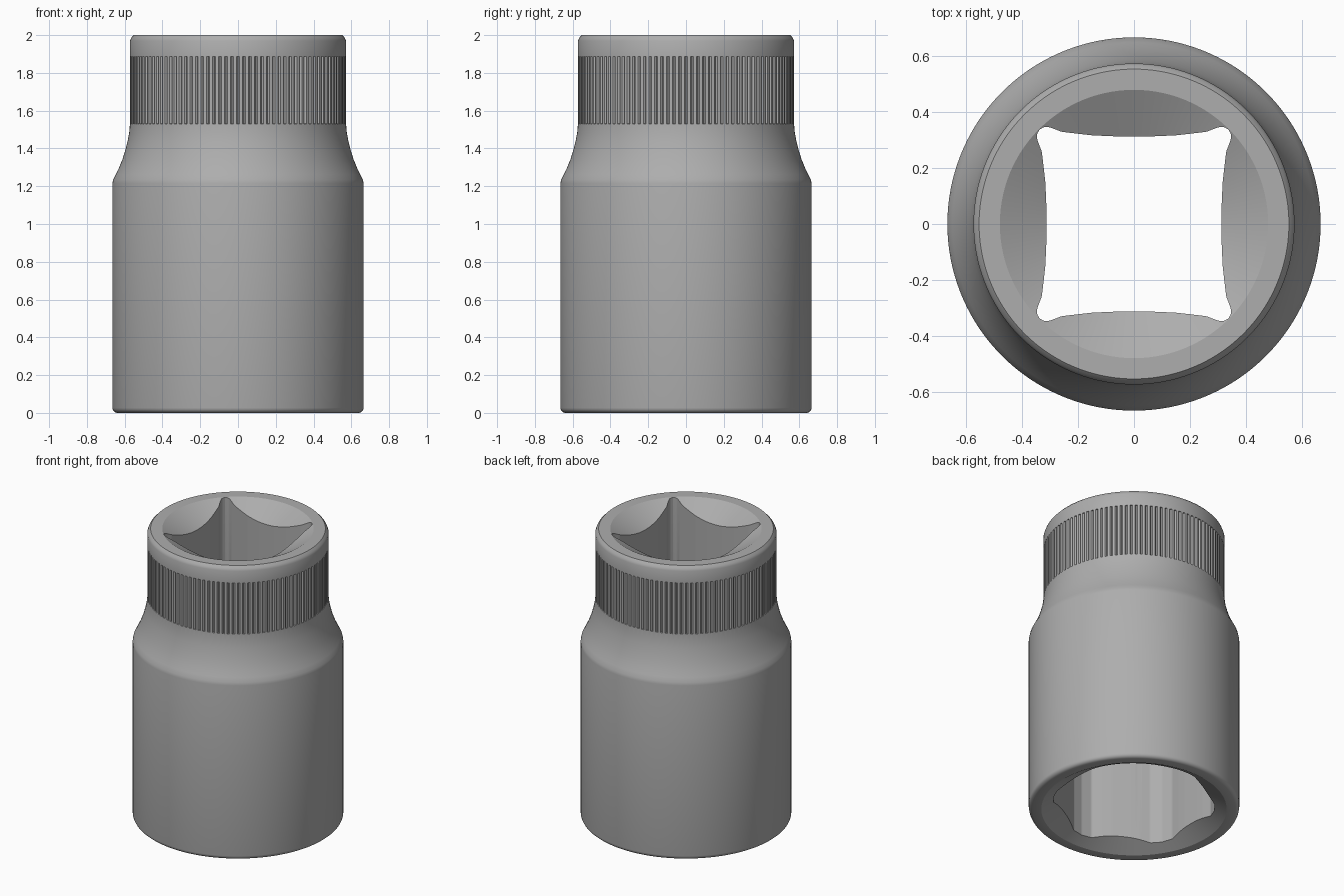
import bpy, bmesh
from math import sin, cos, pi, radians, hypot

if "Cube" in bpy.data.objects:
    bpy.data.objects.remove(bpy.data.objects["Cube"])

TEETH = 112
COLS = TEETH * 4


def bore_outline(sides, side_pts, corner_r):
    """Closed (x, y) outline: slightly bowed flats plus corner reliefs."""
    pts = []
    for k in range(sides):
        a = 2 * pi * k / sides
        for d, t in side_pts:
            pts.append((d * cos(a) - t * sin(a), d * sin(a) + t * cos(a)))
        c = a + pi / sides
        pts.append((corner_r * cos(c), corner_r * sin(c)))
    return pts


def polar_radius(pts, a):
    """Distance from the axis to the outline in direction a."""
    dx, dy = cos(a), sin(a)
    for (x1, y1), (x2, y2) in zip(pts, pts[1:] + pts[:1]):
        s1, s2 = dx * y1 - dy * x1, dx * y2 - dy * x2
        if s1 <= 1e-9 and s2 > 1e-9:
            f = s1 / (s1 - s2)
            x, y = x1 + f * (x2 - x1), y1 + f * (y2 - y1)
            if x * dx + y * dy > 0:
                return hypot(x, y)


def mirrored(half):
    return [(d, -t) for d, t in reversed(half)] + [(half[0][0], 0.0)] + half


# Square drive bore with corner lobes, hexagonal nut bore with corners on y
square = bore_outline(4, mirrored([(.312, .06), (.316, .15), (.324, .22), (.329, .26),
                                   (.338, .282), (.346, .305), (.346, .32)]), .476)
hexagon = bore_outline(6, mirrored([(.466, .06), (.468, .12), (.471, .16), (.473, .19)]),
                       .515)

# Outer profile (r, z) below and above the knurled band
lower = [(.642, 0), (.652, .004), (.659, .010), (.6635, .018), (.665, .027), (.665, 1.215),
         (.661, 1.235), (.647, 1.262), (.629, 1.30), (.612, 1.342), (.597, 1.39),
         (.584, 1.44), (.576, 1.485), (.572, 1.53)]
upper = [(.572, 1.887), (.572, 1.97), (.566, 1.985), (.552, 2.0)]


def column(i):
    """One full loop of the wall: outside, rim, drive bore, nut bore, bottom rim."""
    a = 2 * pi * i / COLS
    groove = .010 if i % 4 == 0 else 0
    rs, rh = polar_radius(square, a), polar_radius(hexagon, a)
    knurl = [(.572 - groove, 1.531), (.572 - groove, 1.886)]
    drive_z = 2 - max(0, .478 - rs) * .55      # conical lead-in of the square
    nut_z = (.585 - rh) * .55                  # conical lead-in of the hexagon
    inner = [(.478, 2.0), (rs, drive_z), (rs, 1.16), (rh, 1.12), (rh, nut_z), (.585, 0)]
    return [(r * cos(a), r * sin(a), z) for r, z in lower + knurl + upper + inner]


# Socket body
bm = bmesh.new()
cols = [[bm.verts.new(p) for p in column(i)] for i in range(COLS)]
n = len(cols[0])
for i in range(COLS):
    c, d = cols[i], cols[(i + 1) % COLS]
    for j in range(n):
        k = (j + 1) % n
        bm.faces.new((c[j], d[j], d[k], c[k]))
bmesh.ops.recalc_face_normals(bm, faces=bm.faces)
mesh = bpy.data.meshes.new("socket_body")
bm.to_mesh(mesh)
bm.free()
body = bpy.data.objects.new("socket_body", mesh)
bpy.context.collection.objects.link(body)

# Dark steel
steel = bpy.data.materials.new("dark_steel")
steel.diffuse_color = (.42, .42, .42, 1)
steel.use_nodes = True
steel.node_tree.nodes["Principled BSDF"].inputs["Base Color"].default_value = steel.diffuse_color
mesh.materials.append(steel)

bpy.context.view_layer.objects.active = body
body.select_set(True)
bpy.ops.object.shade_smooth_by_angle(angle=radians(25))
